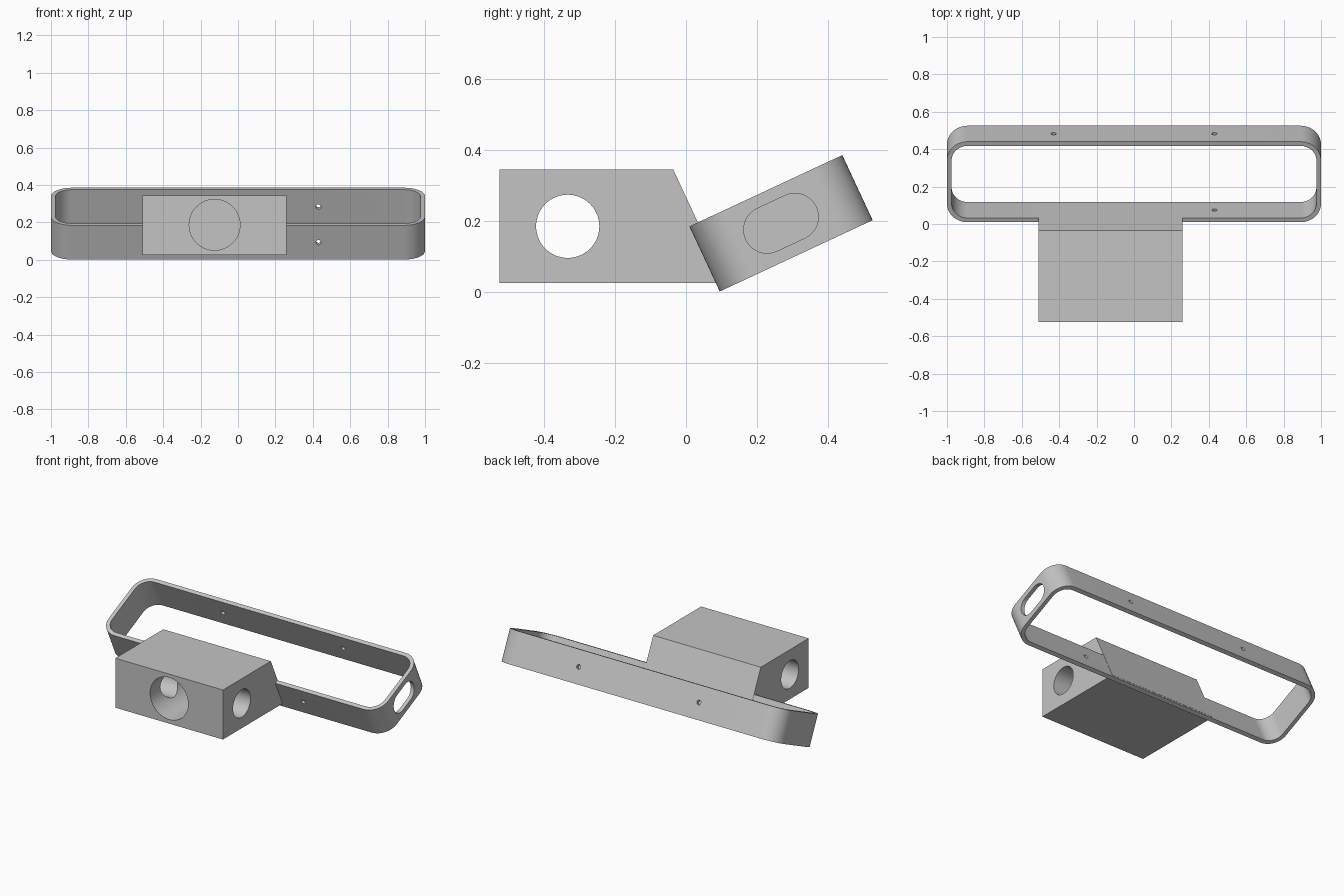
import bpy, bmesh
from math import radians, sin, cos, pi
from mathutils import Matrix

if "Cube" in bpy.data.objects:
    bpy.data.objects.remove(bpy.data.objects["Cube"])

GREY = (0.55, 0.55, 0.55, 1)
mat = bpy.data.materials.new("plain grey")
mat.use_nodes = True
mat.diffuse_color = GREY
mat.node_tree.nodes["Principled BSDF"].inputs["Base Color"].default_value = GREY

TILT = 25
FRAME = Matrix.Translation((0, 0.2675, 0.1935)) @ Matrix.Rotation(radians(TILT), 4, 'X')
ALONG_X = Matrix(((0, 0, 1, 0), (1, 0, 0, 0), (0, 1, 0, 0), (0, 0, 0, 1)))
ALONG_Y = Matrix.Rotation(radians(90), 4, 'X')


def rounded(hx, hy, r, steps=16):
    """Outline of a rectangle with round corners, from half sizes."""
    pts = []
    for i, (sx, sy) in enumerate(((1, 1), (-1, 1), (-1, -1), (1, -1))):
        for k in range(steps + 1):
            a = (i + k / steps) * pi / 2
            pts.append((sx * (hx - r) + r * cos(a), sy * (hy - r) + r * sin(a)))
    return pts


def circle(r, n=64):
    return [(r * cos(2 * pi * k / n), r * sin(2 * pi * k / n)) for k in range(n)]


def prism(name, outline, z0, z1, matrix):
    """Extrude an outline from z0 to z1, then place it."""
    bm = bmesh.new()
    face = bm.faces.new([bm.verts.new((x, y, z0)) for x, y in outline])
    new = bmesh.ops.extrude_face_region(bm, geom=[face])["geom"]
    bmesh.ops.translate(bm, vec=(0, 0, z1 - z0),
                        verts=[v for v in new if isinstance(v, bmesh.types.BMVert)])
    bmesh.ops.remove_doubles(bm, verts=bm.verts, dist=1e-5)
    bmesh.ops.recalc_face_normals(bm, faces=bm.faces)
    bm.transform(matrix)
    mesh = bpy.data.meshes.new(name)
    bm.to_mesh(mesh)
    bm.free()
    mesh.materials.append(mat)
    obj = bpy.data.objects.new(name, mesh)
    bpy.context.collection.objects.link(obj)
    return obj


def cut(target, *cutters):
    """Subtract each cutter, then smooth the round walls."""
    bpy.ops.object.select_all(action='DESELECT')
    bpy.context.view_layer.objects.active = target
    target.select_set(True)
    for c in cutters:
        mod = target.modifiers.new("cut", 'BOOLEAN')
        mod.operation, mod.solver, mod.object = 'DIFFERENCE', 'EXACT', c
        bpy.ops.object.modifier_apply(modifier=mod.name)
        bpy.data.objects.remove(c)
    bpy.ops.object.shade_smooth_by_angle(angle=radians(30))


# Tilted frame: a thin rounded band
HX, HY, HZ, WALL = 1.0, 0.2375, 0.101, 0.025
frame = prism("tilted_frame", rounded(HX, HY, 0.11), -HZ, HZ, FRAME)
opening = prism("opening", rounded(HX - WALL, HY - WALL, 0.085), -1, 1, FRAME)

# Slot in the left end and screw holes in the long walls
slot = prism("slot", rounded(0.109, 0.066, 0.0659), 0.9, 1.1, FRAME @ ALONG_X)
holes = [prism("screw_hole", circle(0.014, 24), -0.05, 0.05,
               FRAME @ Matrix.Translation((x, y, 0)) @ ALONG_Y)
         for x, y in ((0.43, HY), (-0.43, HY), (0.43, -HY))]
cut(frame, opening, slot, *holes)

# Mounting block, its back flush with the inner face of the frame wall
X0, X1, BOTTOM, TOP, FRONT = -0.51, 0.26, 0.025, 0.345, -0.525
profile = [(FRONT, BOTTOM), (0.113, BOTTOM), (-0.036, TOP), (FRONT, TOP)]
block = prism("mounting_block", profile, X0, X1, ALONG_X)

# Cross hole right through, and a blind bore from the front
cross = prism("cross_hole", circle(0.089), -1, 1,
              Matrix.Translation((0, -0.333, 0.185)) @ ALONG_X)
bore = prism("front_bore", circle(0.136), 0.125, 0.6,
             Matrix.Translation((-0.125, 0, 0.187)) @ ALONG_Y)
cut(block, cross, bore)
